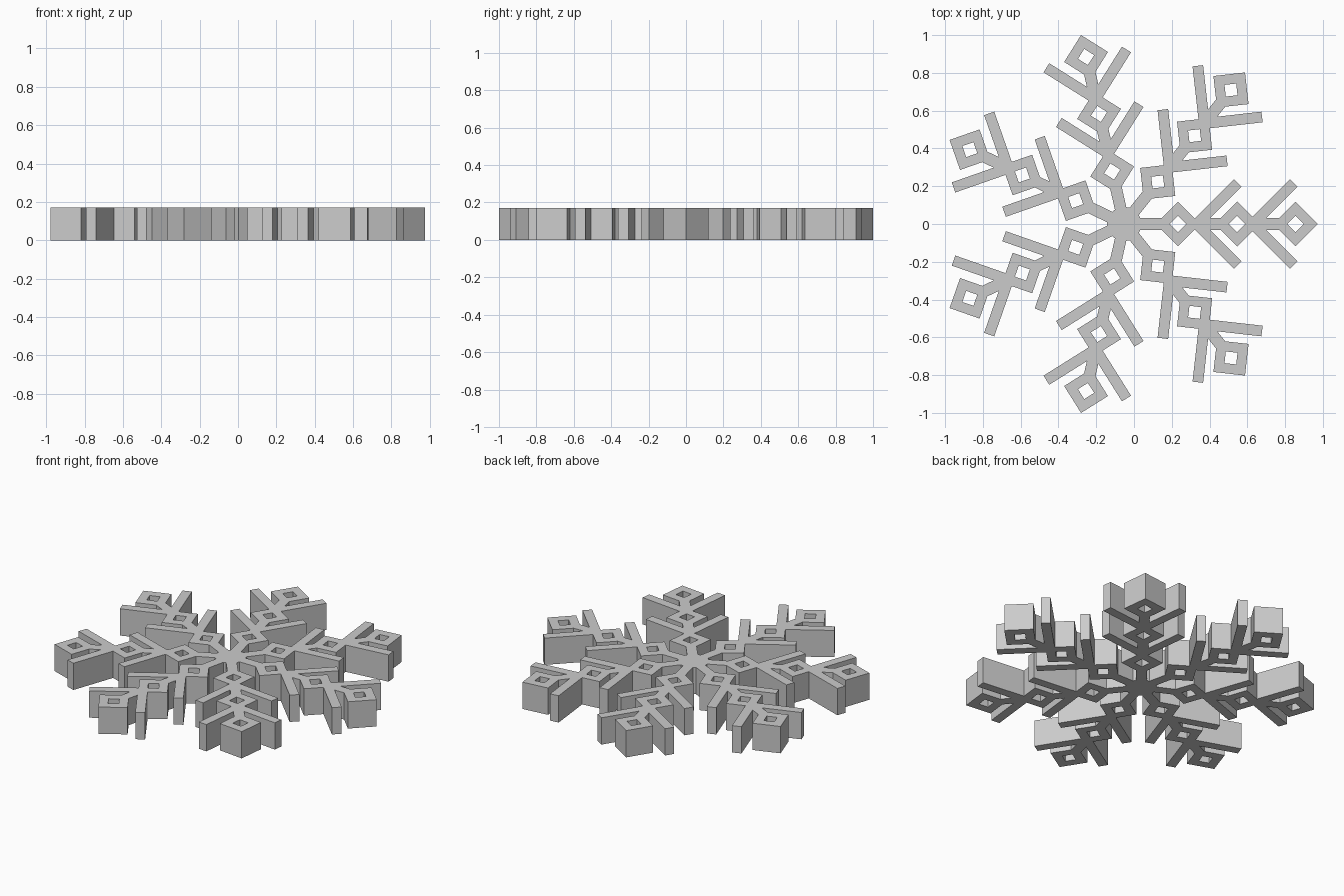
import bpy, bmesh
from math import pi, cos, sin

if "Cube" in bpy.data.objects:
    bpy.data.objects.remove(bpy.data.objects["Cube"])

ARMS = 7
HEIGHT = 0.17
CX = -0.052                         # hub centre, so the bounds are centred
W = 0.031                           # half width of stem
D, HOLE = 0.119, 0.044              # half diagonals of diamonds and their holes
DIAMONDS = (0.285, 0.598, 0.907)    # diamond centres along an arm
CHEVRONS = (0.3835, 0.6805)         # chevron apexes along an arm
K, REACH, CAP = 0.04, 0.2175, 0.02  # chevron thickness, length, end offset


def half_arm():
    """Upper outline of one arm along +x, from hub to tip."""
    pts = [(0.085, W)]
    for d, c in zip(DIAMONDS, CHEVRONS):
        y = (d + D - c + K) / 2     # diamond meets chevron
        pts += [(d - D + W, W), (d, D), (d + D - y, y),
                (c + REACH - CAP, REACH + CAP),
                (c + REACH + CAP, REACH - CAP),
                (c + K + W, W)]
    d = DIAMONDS[-1]
    return pts + [(d - D + W, W), (d, D)]


def rotate(pts, a):
    return [(CX + x * cos(a) - y * sin(a), x * sin(a) + y * cos(a)) for x, y in pts]


def add_loop(curve, pts):
    s = curve.splines.new('POLY')
    s.points.add(len(pts) - 1)
    for p, (x, y) in zip(s.points, pts):
        p.co = (x, y, 0, 1)
    s.use_cyclic_u = True


# Flat profile with diamond holes, extruded
curve = bpy.data.curves.new("snowflake", 'CURVE')
curve.dimensions = '2D'
curve.fill_mode = 'BOTH'
curve.extrude = HEIGHT / 2

upper = half_arm()
arm = [(x, -y) for x, y in upper] + [(DIAMONDS[-1] + D, 0)] + upper[::-1]
outline = []
for i in range(ARMS):
    a = 2 * pi * i / ARMS
    outline += rotate(arm, a)
    for d in DIAMONDS:
        add_loop(curve, rotate([(d - HOLE, 0), (d, -HOLE), (d + HOLE, 0), (d, HOLE)], a))
add_loop(curve, outline)

flake = bpy.data.objects.new("snowflake", curve)
bpy.context.collection.objects.link(flake)
bpy.context.view_layer.objects.active = flake
flake.select_set(True)
bpy.ops.object.convert(target='MESH')
flake = bpy.context.object
flake.name = "snowflake"

# Weld caps to walls and rest on the ground, flat shaded
bm = bmesh.new()
bm.from_mesh(flake.data)
bmesh.ops.remove_doubles(bm, verts=bm.verts, dist=1e-4)
bmesh.ops.translate(bm, verts=bm.verts, vec=(0, 0, HEIGHT / 2))
bmesh.ops.recalc_face_normals(bm, faces=bm.faces)
for f in bm.faces:
    f.smooth = False
bm.to_mesh(flake.data)
bm.free()
